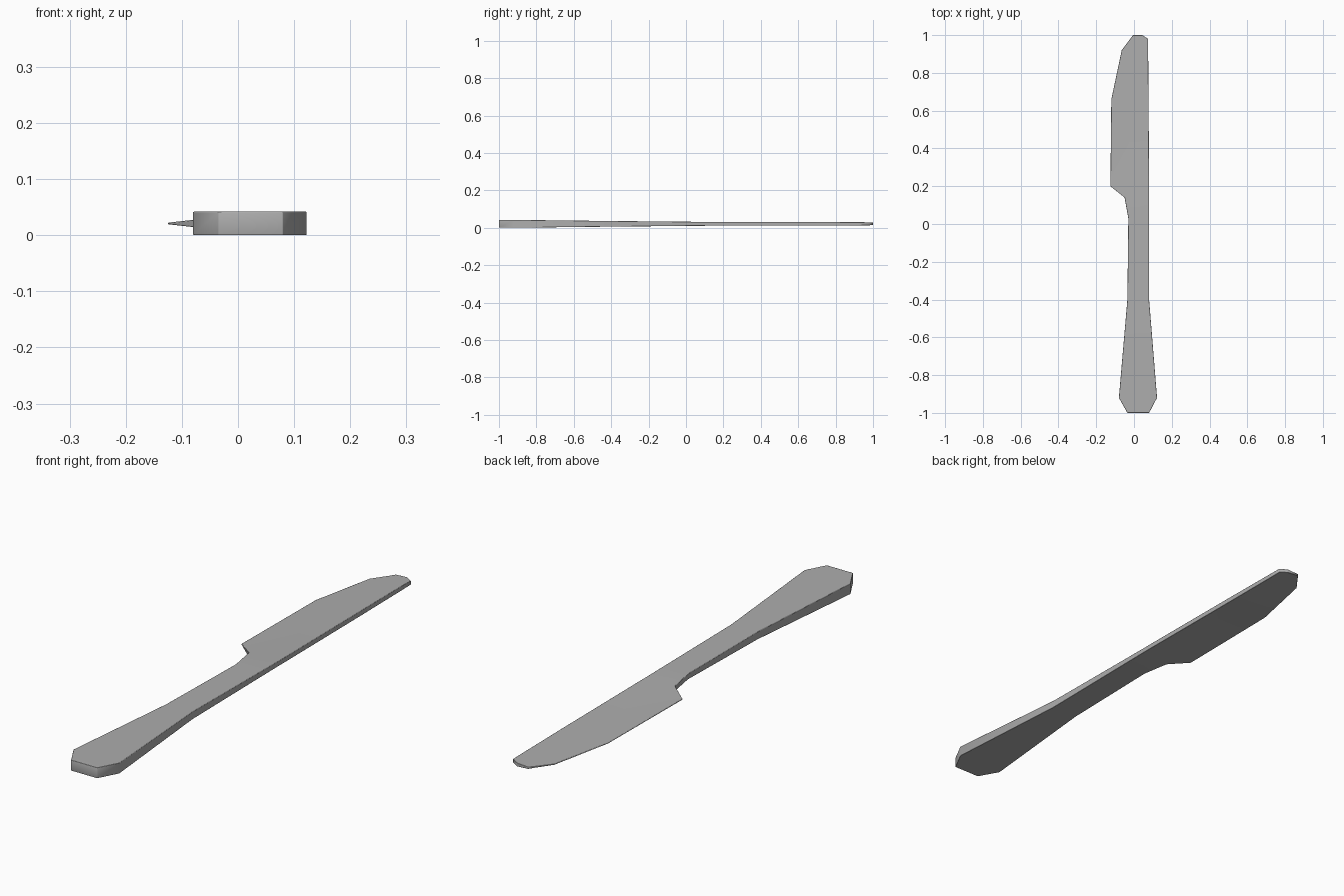
import bpy
import bmesh

cube = bpy.data.objects.get("Cube")
if cube:
    bpy.data.objects.remove(cube)

# One plain steel colour
steel = bpy.data.materials.new("brushed_steel")
steel.use_nodes = True
colour = (0.42, 0.42, 0.42, 1)
steel.diffuse_color = colour
bsdf = steel.node_tree.nodes["Principled BSDF"]
bsdf.inputs["Base Color"].default_value = colour
bsdf.inputs["Roughness"].default_value = 0.5

MID_Z = 0.021

# Stations along the knife: y, left x, right x, half thickness left, right
stations = [
    (-1.0, -0.035, 0.08, 0.021, 0.021),
    (-0.92, -0.08, 0.122, 0.021, 0.021),
    (-0.40, -0.035, 0.08, 0.015, 0.015),
    (0.03, -0.03, 0.08, 0.011, 0.011),
    (0.14, -0.05, 0.08, 0.010, 0.010),
    (0.20, -0.125, 0.08, 0.0015, 0.010),
    (0.66, -0.12, 0.077, 0.0015, 0.010),
    (0.92, -0.065, 0.075, 0.002, 0.009),
    (0.98, -0.02, 0.075, 0.003, 0.008),
    (1.0, -0.005, 0.045, 0.004, 0.007),
]

# Loft rectangular sections from handle butt to blade tip
bm = bmesh.new()
rings = []
for y, left, right, thin, thick in stations:
    corners = [(left, -thin), (right, -thick), (right, thick), (left, thin)]
    rings.append([bm.verts.new((x, y, MID_Z + z)) for x, z in corners])
for a, b in zip(rings, rings[1:]):
    for i in range(4):
        j = (i + 1) % 4
        bm.faces.new((a[i], a[j], b[j], b[i]))
bm.faces.new(rings[0])
bm.faces.new(rings[-1])
bmesh.ops.recalc_face_normals(bm, faces=bm.faces)

mesh = bpy.data.meshes.new("table_knife")
bm.to_mesh(mesh)
bm.free()
mesh.materials.append(steel)
knife = bpy.data.objects.new("table_knife", mesh)
bpy.context.collection.objects.link(knife)

# Narrow softened rim
rim = knife.modifiers.new("soft_rim", "BEVEL")
rim.width = 0.002
rim.segments = 2
rim.limit_method = "ANGLE"
rim.angle_limit = 1.0

bpy.context.view_layer.objects.active = knife
knife.select_set(True)
bpy.ops.object.shade_smooth_by_angle(angle=1.2)
